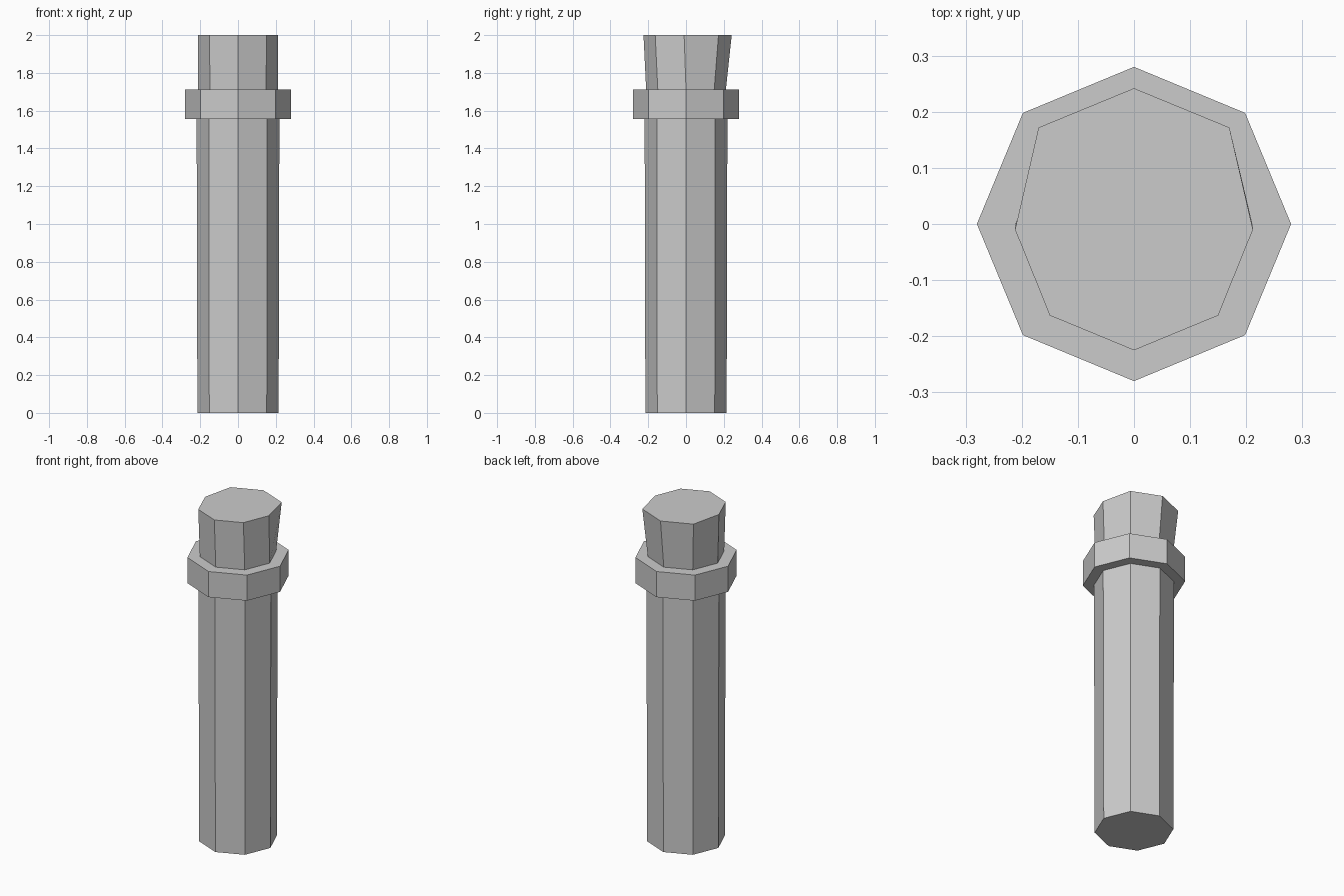
import bpy, bmesh
from math import cos, sin, pi

if "Cube" in bpy.data.objects:
    bpy.data.objects.remove(bpy.data.objects["Cube"])


def octagon(r, z):
    return [(r * cos(i * pi / 4), r * sin(i * pi / 4), z) for i in range(8)]


def loft(name, rings):
    """Skin a stack of 8-point rings and cap both ends."""
    bm = bmesh.new()
    loops = [[bm.verts.new(p) for p in ring] for ring in rings]
    for low, high in zip(loops, loops[1:]):
        for i in range(8):
            j = (i + 1) % 8
            bm.faces.new((low[i], low[j], high[j], high[i]))
    bm.faces.new(loops[0][::-1])
    bm.faces.new(loops[-1])
    bmesh.ops.recalc_face_normals(bm, faces=bm.faces)
    mesh = bpy.data.meshes.new(name)
    bm.to_mesh(mesh)
    bm.free()
    obj = bpy.data.objects.new(name, mesh)
    bpy.context.collection.objects.link(obj)
    return obj


# Flared, slightly uneven top outline, symmetric in x
half = [(0.212, -0.01), (0.17, 0.172), (0, 0.242), (0.15, -0.163), (0, -0.225)]
side, back, tip, front, nose = half
outline = [side, back, tip, (-back[0], back[1]), (-side[0], side[1]),
           (-front[0], front[1]), nose, front]
top = [(x, y, 2.0) for x, y in outline]

# Shaft, stepped collar and flared head as one closed skin
loft("collared_post", [
    octagon(0.215, 0.0),      # shaft foot
    octagon(0.219, 1.557),    # shaft under collar
    octagon(0.28, 1.557),     # collar underside
    octagon(0.28, 1.711),     # collar top
    octagon(0.211, 1.711),    # neck
    top,                      # flared head
])
